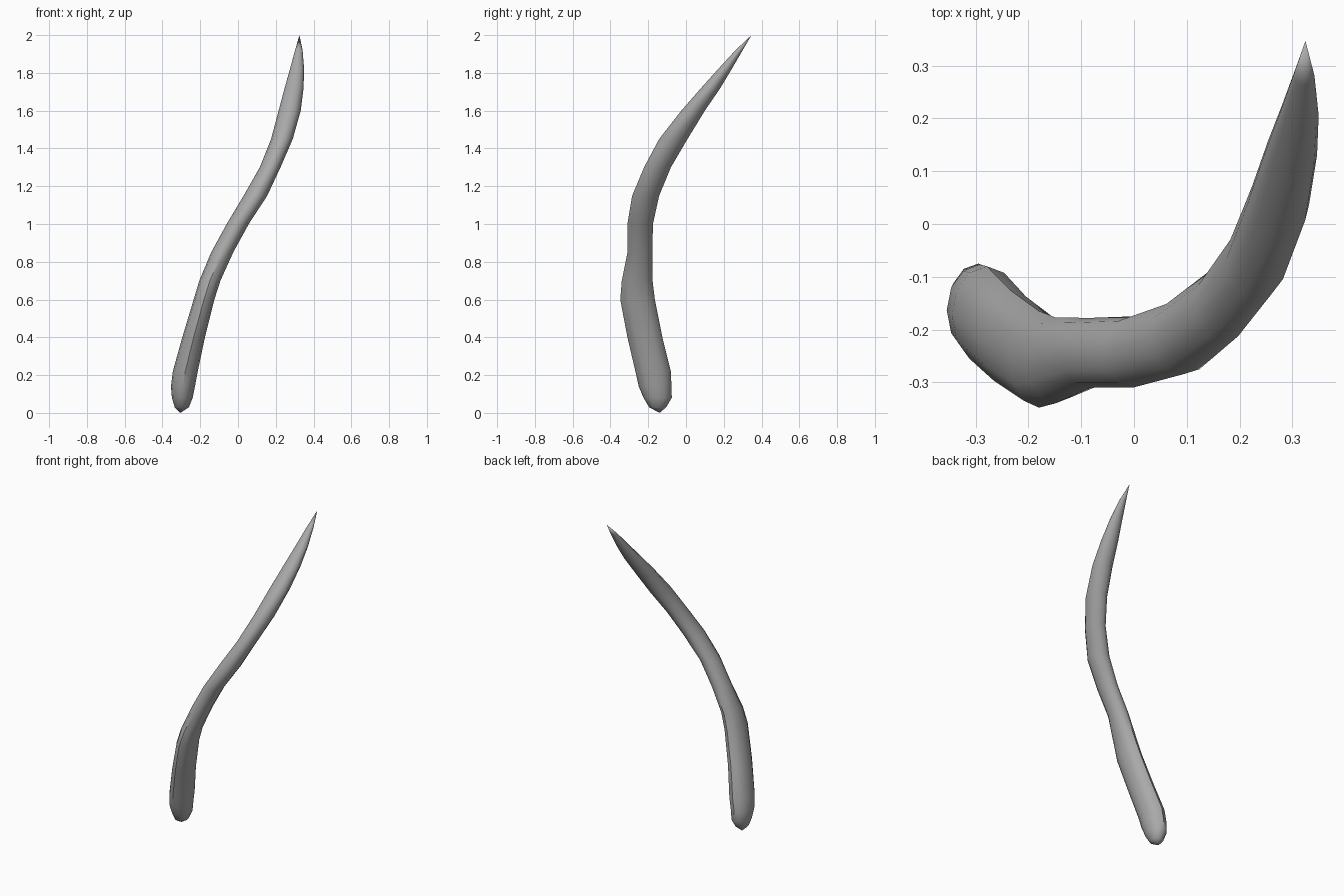
import bpy, bmesh, math

if "Cube" in bpy.data.objects:
    bpy.data.objects.remove(bpy.data.objects["Cube"])

# Cross-sections of the curved stalk: z, x min, x max, y min, y max
SECTIONS = [
    (0.03, -0.335, -0.26, -0.195, -0.105),
    (0.08, -0.35, -0.24, -0.225, -0.075),
    (0.14, -0.355, -0.228, -0.25, -0.077),
    (0.22, -0.345, -0.213, -0.268, -0.08),
    (0.40, -0.295, -0.175, -0.31, -0.125),
    (0.60, -0.235, -0.125, -0.348, -0.165),
    (0.70, -0.205, -0.093, -0.34, -0.177),
    (0.85, -0.142, -0.025, -0.31, -0.178),
    (1.00, -0.06, 0.057, -0.31, -0.175),
    (1.15, 0.03, 0.155, -0.285, -0.142),
    (1.30, 0.115, 0.225, -0.222, -0.08),
    (1.45, 0.175, 0.29, -0.142, 0.008),
    (1.60, 0.215, 0.332, -0.025, 0.10),
    (1.72, 0.247, 0.347, 0.08, 0.182),
    (1.82, 0.275, 0.35, 0.17, 0.242),
    (1.92, 0.302, 0.342, 0.262, 0.30),
]
SIDES = 12

# Loft elliptical rings along the bend
bm = bmesh.new()
rings = []
for z, x0, x1, y0, y1 in SECTIONS:
    ring = []
    for i in range(SIDES):
        a = 2 * math.pi * i / SIDES
        ring.append(bm.verts.new(((x0 + x1) / 2 + (x1 - x0) / 2 * math.cos(a),
                                  (y0 + y1) / 2 + (y1 - y0) / 2 * math.sin(a), z)))
    rings.append(ring)
for lo, hi in zip(rings, rings[1:]):
    for i in range(SIDES):
        j = (i + 1) % SIDES
        bm.faces.new((lo[i], lo[j], hi[j], hi[i]))

# Blunt foot and pointed tip
foot = bm.verts.new((-0.305, -0.14, 0.0))
tip = bm.verts.new((0.325, 0.347, 2.0))
for i in range(SIDES):
    j = (i + 1) % SIDES
    bm.faces.new((rings[0][j], rings[0][i], foot))
    bm.faces.new((rings[-1][i], rings[-1][j], tip))
bmesh.ops.recalc_face_normals(bm, faces=bm.faces)

mesh = bpy.data.meshes.new("curved_stalk")
bm.to_mesh(mesh)
bm.free()
stalk = bpy.data.objects.new("curved_stalk", mesh)
bpy.context.collection.objects.link(stalk)

# Plain grey material
grey = bpy.data.materials.new("mid grey")
grey.diffuse_color = (0.4, 0.4, 0.4, 1)
grey.use_nodes = True
grey.node_tree.nodes["Principled BSDF"].inputs["Base Color"].default_value = grey.diffuse_color
mesh.materials.append(grey)

# Smooth shading, sharp at the foot
bpy.context.view_layer.objects.active = stalk
stalk.select_set(True)
bpy.ops.object.shade_smooth_by_angle(angle=math.radians(40))
